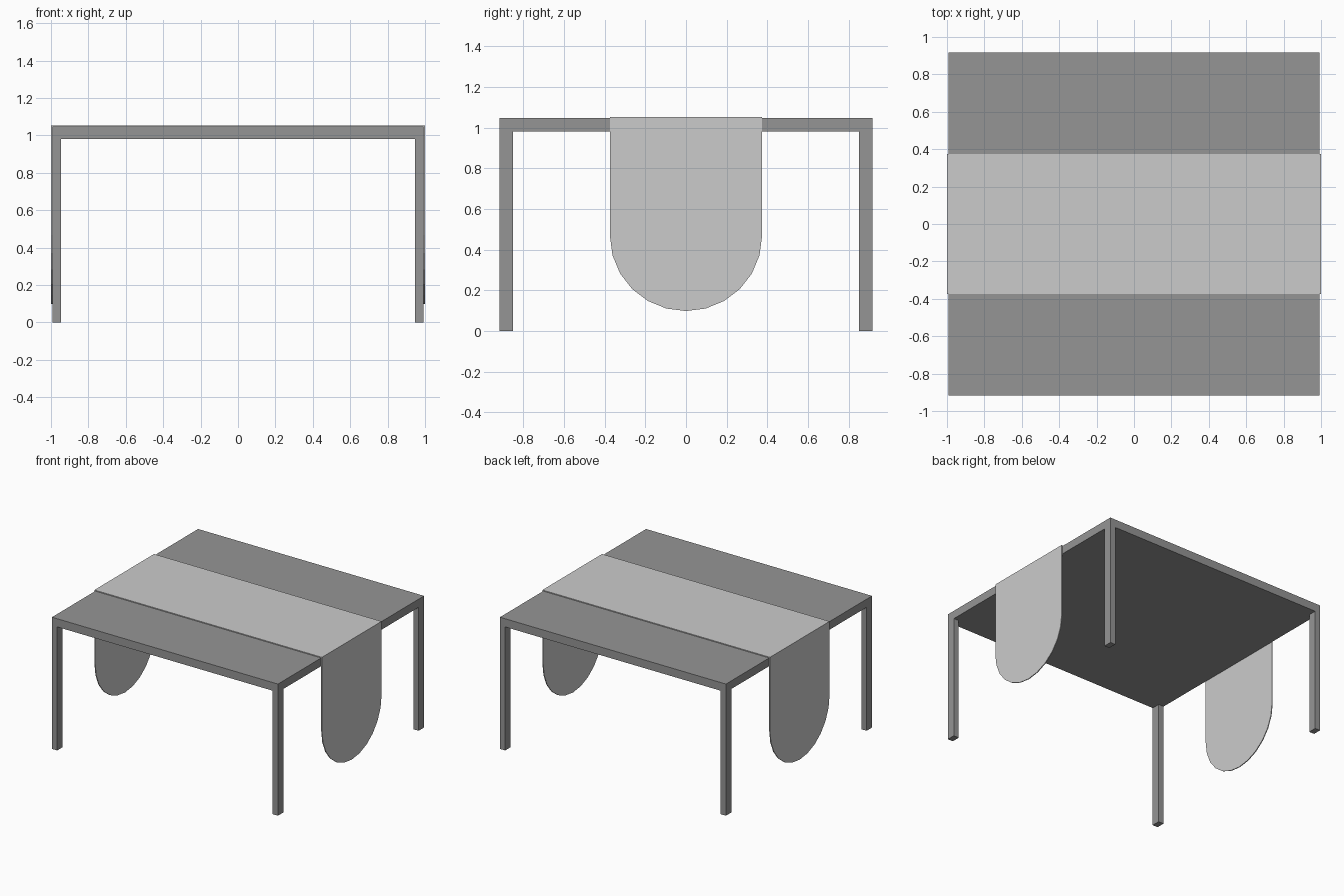
import bpy, bmesh, math

if "Cube" in bpy.data.objects:
    bpy.data.objects.remove(bpy.data.objects["Cube"])

HX, HY, TOP, UNDER = 0.993, 0.917, 1.046, 0.981   # table half sizes and slab heights

dark = bpy.data.materials.new("dark_grey")
dark.diffuse_color = (0.3, 0.3, 0.3, 1)
dark.use_nodes = True
dark.node_tree.nodes["Principled BSDF"].inputs["Base Color"].default_value = dark.diffuse_color


def box(name, lo, hi):
    bpy.ops.mesh.primitive_cube_add(size=1, location=[(a + b) / 2 for a, b in zip(lo, hi)])
    ob = bpy.context.object
    ob.name = name
    ob.scale = [b - a for a, b in zip(lo, hi)]
    bpy.ops.object.transform_apply(location=False, rotation=False, scale=True)
    ob.data.materials.append(dark)
    return ob


# Table slab
box("tabletop", (-HX, -HY, UNDER), (HX, HY, TOP))

# Four corner legs, flush with the slab edges
LX, LY = 0.046, 0.067
for sx, side in ((-1, "left"), (1, "right")):
    for sy, end in ((-1, "front"), (1, "back")):
        cx, cy = sx * (HX - LX / 2), sy * (HY - LY / 2)
        box(f"{end}_{side}_leg", (cx - LX / 2, cy - LY / 2, 0), (cx + LX / 2, cy + LY / 2, UNDER))

# Table runner: one sheet folded over both ends, with rounded hanging flaps
W, RZ, ARC_Z, ARC_H, SEG = 0.374, 1.053, 0.467, 0.369, 12
bm = bmesh.new()
edge = {}
for s in (-1, 1):
    edge[s] = [bm.verts.new((s, -W, RZ)), bm.verts.new((s, W, RZ))]
    arc = []
    for i in range(SEG + 1):
        a = math.pi * i / SEG
        arc.append(bm.verts.new((s, W * math.cos(a), ARC_Z - ARC_H * math.sin(a))))
    bm.faces.new(edge[s] + arc)
bm.faces.new((edge[-1][0], edge[1][0], edge[1][1], edge[-1][1]))
bmesh.ops.recalc_face_normals(bm, faces=bm.faces)
bm.normal_update()
if max(bm.faces, key=lambda f: abs(f.normal.z)).normal.z < 0:
    bmesh.ops.reverse_faces(bm, faces=bm.faces)
mesh = bpy.data.meshes.new("table_runner")
bm.to_mesh(mesh)
bm.free()
runner = bpy.data.objects.new("table_runner", mesh)
bpy.context.collection.objects.link(runner)
solid = runner.modifiers.new("cloth_thickness", "SOLIDIFY")
solid.thickness = 0.007
solid.offset = -1
solid.use_even_offset = True
